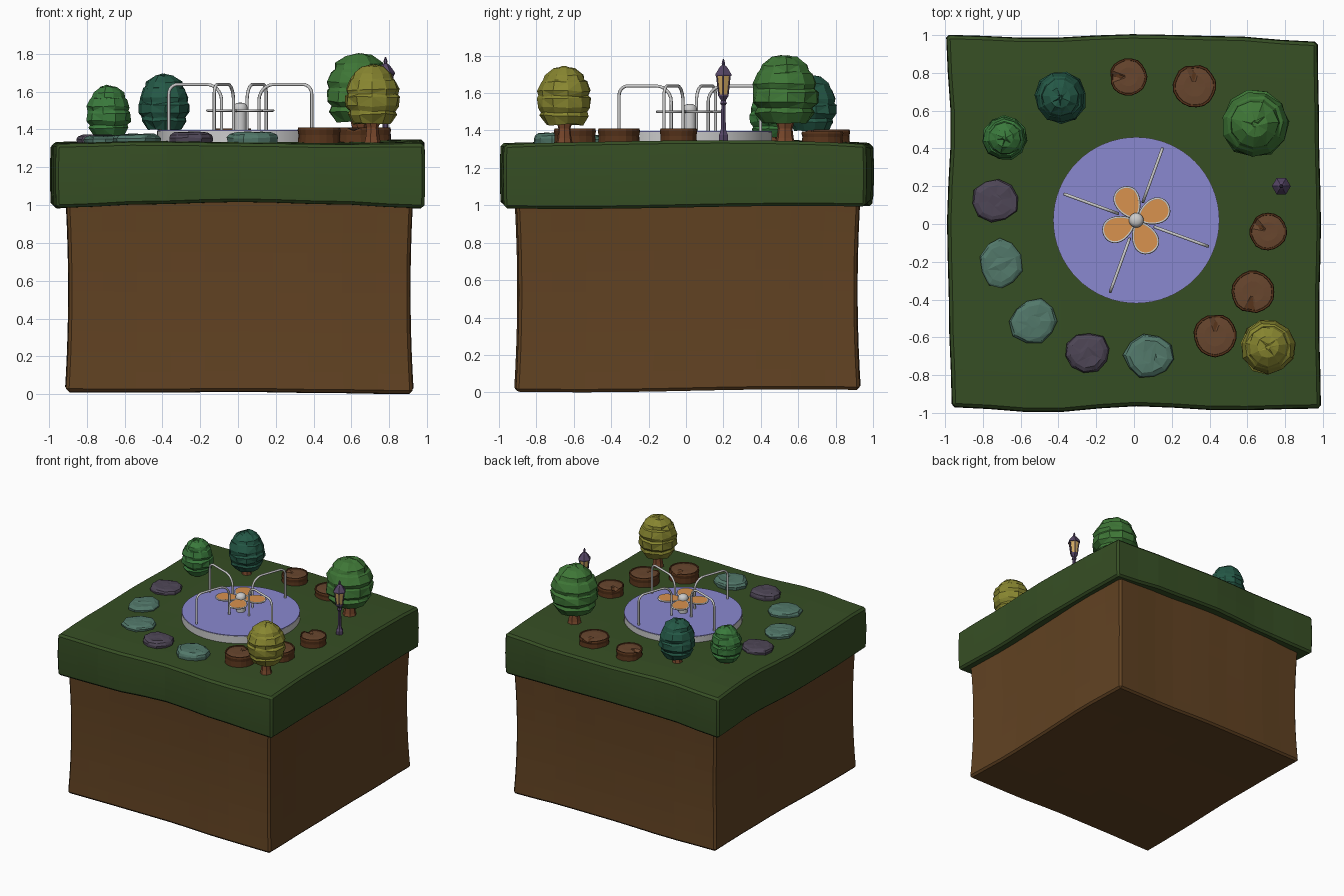
import bpy, bmesh, math, random
from mathutils import Vector

if "Cube" in bpy.data.objects:
    bpy.data.objects.remove(bpy.data.objects["Cube"])
random.seed(4)
G = 1.34  # lawn height


def mat(name, r, g, b):
    m = bpy.data.materials.new(name)
    m.diffuse_color = [((c / 255 + .055) / 1.055) ** 2.4 for c in (r, g, b)] + [1]
    m.use_nodes = True
    m.node_tree.nodes["Principled BSDF"].inputs["Base Color"].default_value = m.diffuse_color
    return m


GRASS, DIRT = mat("grass", 54, 78, 36), mat("dirt", 97, 66, 34)
PURPLE, ORANGE = mat("deck_purple", 138, 136, 208), mat("petal_orange", 216, 146, 78)
BARK, WOOD, TRUNK = mat("bark", 88, 52, 27), mat("wood", 104, 70, 46), mat("trunk", 122, 72, 44)
SLATE, TEAL = mat("slate", 78, 70, 86), mat("teal_stone", 82, 120, 106)
IRON, GLOW = mat("lamp_iron", 86, 70, 102), mat("lamp_glass", 208, 168, 98)


def finish(name, bm, m=None, smooth=False):
    bmesh.ops.recalc_face_normals(bm, faces=bm.faces)
    me = bpy.data.meshes.new(name)
    bm.to_mesh(me)
    bm.free()
    ob = bpy.data.objects.new(name, me)
    bpy.context.collection.objects.link(ob)
    if m:
        me.materials.append(m)
    if smooth:
        bpy.ops.object.select_all(action='DESELECT')
        ob.select_set(True)
        bpy.context.view_layer.objects.active = ob
        bpy.ops.object.shade_smooth_by_angle(angle=math.radians(40))
    return ob


def lathe(name, prof, n, loc, m=None, rad=None, jit=0, start=0, scale=(1, 1), smooth=False, dz=None):
    """Spin a (radius, height) profile; rad varies radius per side, dz lowers side 0 per ring."""
    bm = bmesh.new()
    rings = []
    for j, (r, z) in enumerate(prof):
        ring = []
        for k in range(n):
            a = start + math.tau * k / n
            q = r * (rad[k] if rad else 1) * (1 + random.uniform(-jit, jit))
            zz = z + random.uniform(-jit, jit) * .12 - (dz[j] if dz and k == 0 else 0)
            ring.append(bm.verts.new((loc[0] + q * math.cos(a) * scale[0],
                                      loc[1] + q * math.sin(a) * scale[1], loc[2] + zz)))
        rings.append(ring)
    for a, b in zip(rings, rings[1:]):
        for k in range(n):
            bm.faces.new((a[k], a[(k + 1) % n], b[(k + 1) % n], b[k]))
    for ring in (rings[0], rings[-1]):
        bm.faces.new(ring)
    if jit:
        bmesh.ops.triangulate(bm, faces=bm.faces)
    return finish(name, bm, m, smooth)


def tube(name, pts, r, cyclic=False, m=None):
    cu = bpy.data.curves.new(name, 'CURVE')
    cu.dimensions, cu.bevel_depth, cu.bevel_resolution = '3D', r, 2
    cu.use_fill_caps = True
    sp = cu.splines.new('POLY')
    sp.points.add(len(pts) - 1)
    for p, c in zip(sp.points, pts):
        p.co = (*c, 1)
    sp.use_cyclic_u = cyclic
    ob = bpy.data.objects.new(name, cu)
    bpy.context.collection.objects.link(ob)
    if m:
        cu.materials.append(m)
    bpy.ops.object.select_all(action='DESELECT')
    ob.select_set(True)
    bpy.context.view_layer.objects.active = ob
    bpy.ops.object.convert(target='MESH')
    bpy.ops.object.shade_smooth_by_angle(angle=math.radians(50))


def edge(tab, t):
    """Smoothly read five edge offsets spaced over -1..1."""
    s = min(max((t + 1) * 2, 0), 3.9999)
    i = int(s)
    f = (1 - math.cos(math.pi * (s - i))) / 2
    return tab[i] * (1 - f) + tab[i + 1] * f


def block(name, left, right, front, back, low, high, pinch, m):
    bm = bmesh.new()
    bmesh.ops.create_cube(bm, size=2)
    bmesh.ops.subdivide_edges(bm, edges=bm.edges, cuts=9, use_grid_fill=True)
    for v in bm.verts:
        u, w, t = v.co
        p = 1 - pinch * (1 - t * t)
        x = ((1 - u) * edge(left, w) + (1 + u) * edge(right, w)) / 2 * p
        y = ((1 - w) * edge(front, u) + (1 + w) * edge(back, u)) / 2 * p
        z0 = edge(low, u) + .008 * math.sin(2.5 * w)
        z1 = edge(high, u) + .006 * math.sin(3 * w + u) - .012 * w ** 6
        v.co = (x, y, ((1 - t) * z0 + (1 + t) * z1) / 2)
    ob = finish(name, bm, m)
    bv = ob.modifiers.new("edge_bevel", 'BEVEL')
    bv.width, bv.segments, bv.angle_limit = .016, 1, math.radians(50)


# ground: soil cube with overhanging turf slab
block("soil_block", (-.91, -.905, -.9, -.91, -.915), (.925, .915, .92, .93, .92),
      (-.915, -.905, -.91, -.92, -.91), (.925, .935, .93, .92, .93),
      (.018, .016, .02, .014, .008), (1.08,) * 5, .018, DIRT)
block("turf_slab", (-.96, -.975, -.985, -.965, -.99), (.985, .975, .985, .975, .968),
      (-.965, -.993, -.96, -.982, -.972), (.997, .98, 1.0, .99, .96),
      (.99, 1.01, 1.022, 1.01, .988), (1.33, 1.343, 1.34, 1.336, 1.342), -.005, GRASS)

# merry-go-round: deck, hub
C = (.012, .02)
lathe("carousel_base", [(.44, 1.31), (.44, 1.392)], 64, (*C, 0), smooth=True)
lathe("carousel_deck", [(.438, 1.39), (.438, 1.397)], 64, (*C, 0), PURPLE, smooth=True)
lathe("hub_post", [(.033, 1.39), (.033, 1.5)], 24, (*C, 0), smooth=True)
lathe("hub_cap", [(.033, 1.495), (.039, 1.502), (.039, 1.515), (.034, 1.53), (.022, 1.539), (.005, 1.542)],
      24, (*C, 0), smooth=True)

# four hand rails and four petal seats between them
for i in range(4):
    a = math.radians(70 + 90 * i)
    d, s = Vector((math.cos(a), math.sin(a))), []
    s.append((.402, 1.39))
    for k in range(7):
        t = math.pi / 2 * k / 6
        s.append((.352 + .05 * math.cos(t), 1.588 + .05 * math.sin(t)))
    for k in range(7):
        t = math.pi / 2 * k / 6
        s.append((.19 - .085 * math.sin(t), 1.553 + .085 * math.cos(t)))
    s.append((.105, 1.39))
    tube("hand_rail", [(C[0] + d.x * r, C[1] + d.y * r, z) for r, z in s], .0085)

    b = a + math.pi / 4
    rim = []
    for k in range(28):
        t = math.tau * k / 28
        r = .103 + .082 * math.cos(t)
        w = .061 * math.sin(t) * (1 + .25 * math.cos(t))
        rim.append((C[0] + r * math.cos(b) - w * math.sin(b), C[1] + r * math.sin(b) + w * math.cos(b), 1.5))
    tube("petal_frame", rim, .0065, True)
    bm = bmesh.new()
    f = bm.faces.new([bm.verts.new(p) for p in rim])
    ext = bmesh.ops.extrude_face_region(bm, geom=[f])
    bmesh.ops.translate(bm, vec=(0, 0, .005),
                        verts=[v for v in ext["geom"] if isinstance(v, bmesh.types.BMVert)])
    finish("petal_seat", bm, ORANGE)

# trees: flared trunk with a tiered faceted crown
CROWN = [(.35, .03), (.68, 0), (.9, .16), (.84, .22), (1, .3), (1, .46), (.93, .5), (.97, .58),
         (.84, .74), (.76, .77), (.7, .86), (.4, .97), (.1, 1)]
for x, y, r, z0, z1, c in ((.64, .53, .178, 1.44, 1.8, (62, 118, 54)), (.71, -.65, .146, 1.43, 1.74, (136, 134, 48)),
                           (-.39, .67, .137, 1.40, 1.692, (36, 88, 70)), (-.685, .455, .117, 1.365, 1.632, (58, 122, 60))):
    k = r / .16
    lathe("tree_trunk", [(.055 * k, 1.31), (.042 * k, 1.36), (.036 * k, 1.41), (.055 * k, z0 + .04)],
          7, (x, y, 0), TRUNK)
    lathe("tree_crown", [(p * r, q * (z1 - z0)) for p, q in CROWN], 11, (x, y, z0),
          mat("leaves", *c), jit=.045, start=x)

# log stumps: bark shell with a sunken cracked wood top
for x, y, r, h, a in ((.32, .73, .115, .055, 95), (-.03, .78, .1, .065, 180), (.71, -.04, .1, .07, 150),
                      (.63, -.36, .115, .07, 260), (.43, -.59, .115, .07, 90)):
    n = 18
    rad = [.93] + [random.uniform(.97, 1.02) for _ in range(n - 1)]
    st = math.radians(a)
    lathe("stump_bark", [(r, -.03), (r * .96, h * .45), (r, h * .8), (r * .97, h), (r * .89, h), (r * .87, h - .008)],
          n, (x, y, G), BARK, rad, start=st, dz=(0, 0, .01, .018, .018, .018))
    lathe("stump_wood", [(r * .9, h - .02), (r * .9, h - .006), (r * .5, h - .002), (r * .2, h - .003)],
          n, (x, y, G), WOOD, rad, start=st, dz=(0, .016, .014, .004))

# flat stepping stones
for x, y, sx, sy, m, h in ((-.735, .125, .125, .118, SLATE, .03), (-.705, -.21, .115, .14, TEAL, .024),
                           (-.53, -.515, .13, .125, TEAL, .034), (-.25, -.68, .125, .115, SLATE, .044),
                           (.08, -.705, .132, .12, TEAL, .044)):
    rad = [random.uniform(.88, 1.06) for _ in range(10)]
    lathe("stepping_stone", [(.95, -.03), (1, h * .35), (.93, h * .75), (.74, h), (.3, h * 1.05)],
          10, (x, y, G), m, rad, .03, random.random(), (sx, sy))

# street lamp
L = (.78, .2, 0)
lathe("lamp_post", [(.028, 1.32), (.028, 1.375), (.02, 1.39), (.015, 1.41), (.013, 1.535), (.021, 1.545),
                    (.014, 1.56), (.032, 1.585), (.032, 1.593)], 6, L, IRON)
lathe("lamp_glass", [(.027, 1.59), (.04, 1.692)], 6, L, GLOW)
for k in range(6):
    a = math.tau * k / 6
    tube("lamp_bar", [(L[0] + r * math.cos(a), L[1] + r * math.sin(a), z)
                      for r, z in ((.028, 1.59), (.041, 1.695))], .004, m=IRON)
lathe("lamp_roof", [(.05, 1.69), (.05, 1.7), (.026, 1.735), (.016, 1.745), (.008, 1.75),
                    (.011, 1.76), (.003, 1.782)], 6, L, IRON)
